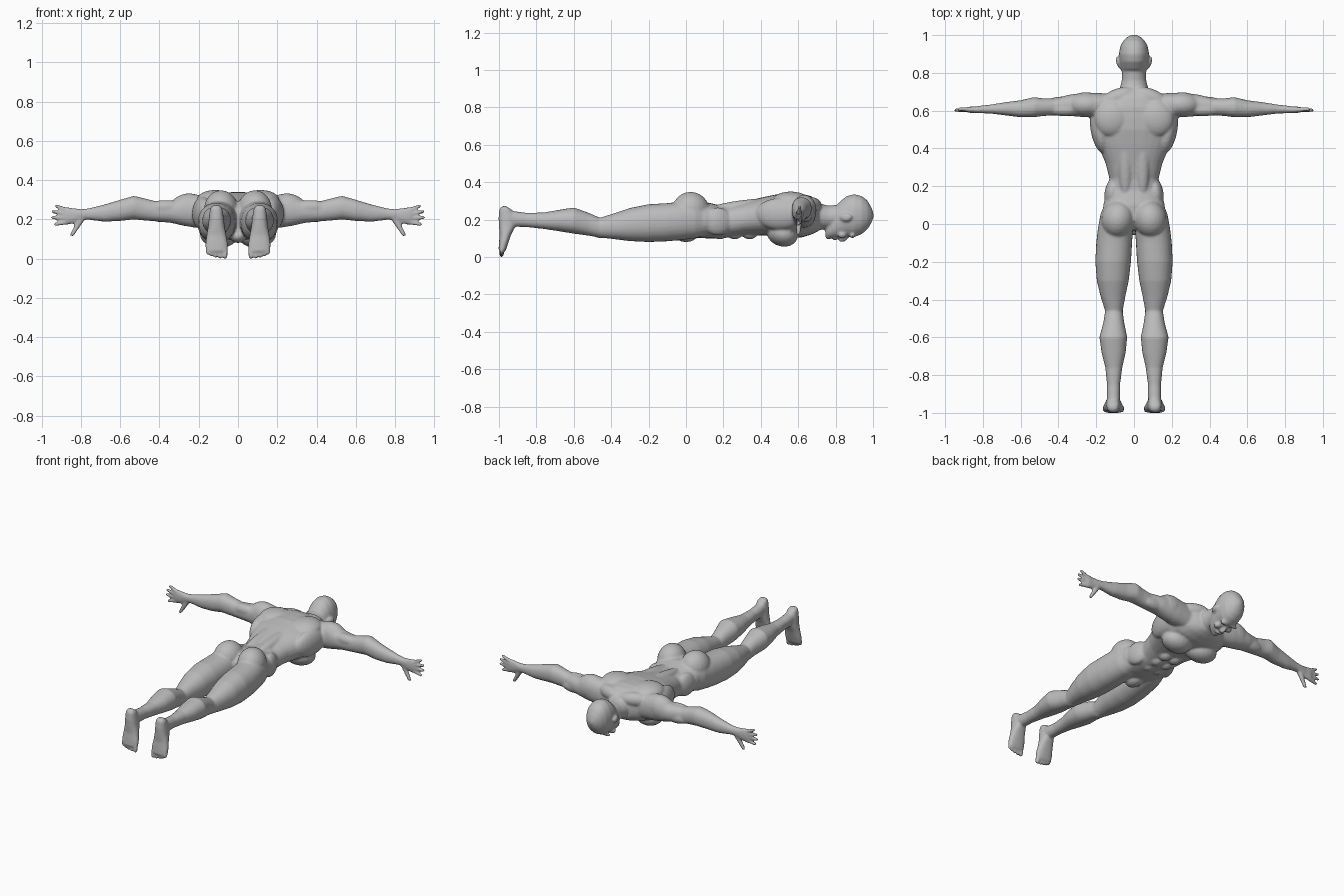
import bpy, math
from mathutils import Vector, Matrix, Euler

skin = bpy.data.materials.new("grey skin")
skin.diffuse_color = (0.5, 0.5, 0.5, 1)
all_verts, all_faces = [], []


def add(rings):
    """Add a closed shell made of rings, facing outward."""
    n, base = len(rings[0]), len(all_verts)
    verts = [Vector(p) for ring in rings for p in ring]
    faces = [tuple(range(n))[::-1], tuple(range(len(verts) - n, len(verts)))]
    for k in range(len(rings) - 1):
        for i in range(n):
            j = (i + 1) % n
            faces.append((k * n + i, k * n + j, k * n + n + j, k * n + n + i))
    mid = sum(verts, Vector()) / len(verts)
    volume = sum((verts[f[0]] - mid).dot((verts[f[1]] - mid).cross(verts[f[2]] - mid)) for f in faces)
    for f in faces:
        all_faces.append([base + i for i in (f if volume > 0 else f[::-1])])
    all_verts.extend(verts)


def loft(axis, sections, power=2.3, n=28, side=1):
    """Skin rings along an axis; section = (pos, a0, a1, b0, b1)."""
    rings = []
    for pos, a0, a1, b0, b1 in sections:
        ring = []
        for i in range(n):
            t = 2 * math.pi * i / n
            c, s = math.cos(t), math.sin(t)
            a = (a0 + a1) / 2 + (a1 - a0) / 2 * math.copysign(abs(c) ** (2 / power), c)
            b = (b0 + b1) / 2 + (b1 - b0) / 2 * math.copysign(abs(s) ** (2 / power), s)
            co = {"x": (pos, a, b), "y": (a, pos, b), "z": (a, b, pos)}[axis]
            ring.append((co[0] * side, co[1], co[2]))
        rings.append(ring)
    add(rings)


def ball_rings(n, m):
    """Unit sphere as rings along z, with tiny caps."""
    angles = [math.pi * (k + .25) / (m + .5) for k in range(m + 1)]
    return [[Vector((math.sin(a) * math.cos(2 * math.pi * i / n),
                     math.sin(a) * math.sin(2 * math.pi * i / n), -math.cos(a)))
             for i in range(n)] for a in angles]


BALL, TIP = ball_rings(20, 12), ball_rings(10, 7)


def blob(center, radii, rot=(0, 0, 0), side=1):
    """Ellipsoid muscle, mirrored by side."""
    m = (Matrix.Diagonal((side, 1, 1, 1)) @ Matrix.Translation(center)
         @ Euler([math.radians(r) for r in rot]).to_matrix().to_4x4()
         @ Matrix.Diagonal((*radii, 1)))
    add([[m @ v for v in ring] for ring in BALL])


def digit(p, q, r0, r1, side):
    """Tapered finger with round ends."""
    p, q = Vector(p), Vector(q)
    turn = (q - p).to_track_quat("Z", "Y").to_matrix()
    flip = Matrix.Diagonal((side, 1, 1))
    add([[flip @ ((q + turn @ v * r1) if v.z > 0 else (p + turn @ v * r0)) for v in ring]
         for ring in TIP])


def sym(rows):
    return [(y, -w, w, z0, z1) for y, w, z0, z1 in rows]


# Torso
loft("y", sym([(-.03, .09, .13, .25), (.02, .16, .105, .29), (.1, .163, .1, .295),
               (.18, .142, .1, .277), (.24, .13, .105, .28), (.32, .15, .115, .298),
               (.42, .192, .115, .322), (.5, .217, .105, .338), (.56, .225, .10, .34),
               (.62, .205, .105, .338), (.67, .16, .12, .325), (.71, .09, .14, .295)]))
# Neck
loft("y", sym([(.62, .13, .13, .33), (.68, .10, .135, .31), (.72, .075, .145, .285),
               (.76, .065, .15, .275), (.82, .062, .15, .28)]), 2)
# Head
loft("y", sym([(.745, .022, .11, .15), (.76, .042, .1, .18), (.785, .058, .1, .235),
               (.82, .07, .102, .295), (.86, .077, .108, .326), (.9, .08, .106, .336),
               (.94, .073, .123, .326), (.97, .057, .148, .302), (.99, .036, .18, .268),
               (1.002, .012, .21, .235)]), 2.15)
blob((0, .842, .102), (.013, .026, .02), (25, 0, 0))      # nose
blob((0, .828, .092), (.018, .011, .013))                 # nose tip
blob((0, .797, .1), (.026, .011, .012))                   # lips
blob((0, .762, .112), (.026, .018, .018))                 # chin
blob((0, .0, .115), (.045, .06, .035))                    # groin

for s in (1, -1):
    # Face: ear, brow, cheek
    blob((.082, .855, .212), (.012, .033, .022), (0, 0, -15), s)
    blob((.034, .89, .112), (.03, .012, .012), side=s)
    blob((.04, .835, .118), (.024, .022, .018), side=s)
    # Chest, back, shoulder blade, trapezius
    blob((.095, .515, .125), (.1, .085, .068), (-18, 0, 8), s)
    blob((.045, .36, .275), (.04, .24, .035), (5, 0, 0), s)
    blob((.115, .56, .3), (.095, .1, .05), (0, 0, 20), s)
    blob((.18, .5, .23), (.05, .13, .085), (0, 0, -10), s)
    blob((.09, .67, .275), (.1, .045, .045), (0, 0, -22), s)
    # Abdominal blocks and flank
    for y in (.18, .26, .34):
        blob((.036, y, .125), (.036, .042, .03), side=s)
    blob((.115, .17, .19), (.04, .08, .075), (0, 0, 12), s)
    # Buttock
    blob((.086, .025, .25), (.087, .1, .098), (0, 0, 10), s)
    # Deltoid, biceps, triceps
    blob((.255, .632, .25), (.1, .066, .082), (0, 10, 0), s)
    blob((.38, .64, .225), (.09, .035, .04), side=s)
    blob((.37, .605, .26), (.1, .034, .038), side=s)
    # Arm and palm
    loft("x", [(.12, .57, .69, .15, .31), (.22, .565, .695, .158, .328),
               (.28, .567, .692, .168, .318), (.34, .572, .685, .182, .295),
               (.42, .575, .665, .19, .293), (.48, .572, .665, .195, .308),
               (.53, .565, .672, .2, .32), (.6, .565, .655, .192, .3),
               (.68, .575, .645, .188, .276), (.76, .585, .632, .198, .256),
               (.80, .586, .628, .198, .252), (.84, .587, .622, .178, .258),
               (.875, .589, .621, .172, .262), (.89, .594, .616, .18, .254)], 2.2, side=s)
    # Fingers and thumb
    for z0, x1, z1, y1 in ((.248, .93, .268, .608), (.227, .949, .24, .604),
                           (.206, .951, .21, .602), (.185, .935, .175, .6)):
        digit((.875, .605, z0), (x1 - .006, y1, z1), .0125, .0095, s)
    digit((.80, .606, .2), (.845, .6, .122), .018, .0105, s)
    # Leg: thigh, knee, calf, ankle
    loft("y", [(.12, .02, .15, .12, .27), (.05, .008, .178, .1, .3), (-.03, .006, .192, .09, .295),
               (-.1, .01, .2, .084, .288), (-.2, .016, .205, .08, .282),
               (-.3, .028, .197, .085, .262), (-.38, .045, .178, .095, .235),
               (-.46, .06, .153, .104, .21), (-.52, .052, .162, .114, .236),
               (-.6, .036, .183, .125, .265), (-.68, .044, .172, .138, .252),
               (-.76, .062, .152, .15, .238), (-.85, .074, .143, .16, .236),
               (-.92, .074, .144, .162, .245), (-.96, .08, .14, .18, .26)], 2.2, side=s)
    blob((.105, -.45, .122), (.032, .045, .022), side=s)      # kneecap
    # Foot
    loft("z", [(.272, .092, .13, -.985, -.96), (.255, .08, .142, -.998, -.935),
               (.21, .073, .148, -1.002, -.91), (.165, .068, .152, -1.0, -.912),
               (.12, .06, .16, -.996, -.935), (.075, .052, .166, -1.0, -.95),
               (.04, .052, .166, -1.002, -.962), (.03, .06, .16, -.996, -.968)], 2.4, side=s)
    # Toes
    for i, (x, z) in enumerate(((.066, .012), (.092, .01), (.114, .014), (.135, .021), (.154, .03))):
        r = .0145 if i == 0 else .0115
        digit((x, -.982, .05), (x, -.986, z), r, r * .9, s)

mesh = bpy.data.meshes.new("body")
mesh.from_pydata(all_verts, [], all_faces)
mesh.materials.append(skin)
body = bpy.data.objects.new("body", mesh)
bpy.context.collection.objects.link(body)

# Fuse the overlapping parts into one smooth skin
fuse = body.modifiers.new("fuse", "REMESH")
fuse.mode = "VOXEL"
fuse.voxel_size = 0.007
fuse.use_smooth_shade = True
relax = body.modifiers.new("relax", "SMOOTH")
relax.factor = 0.5
relax.iterations = 4
